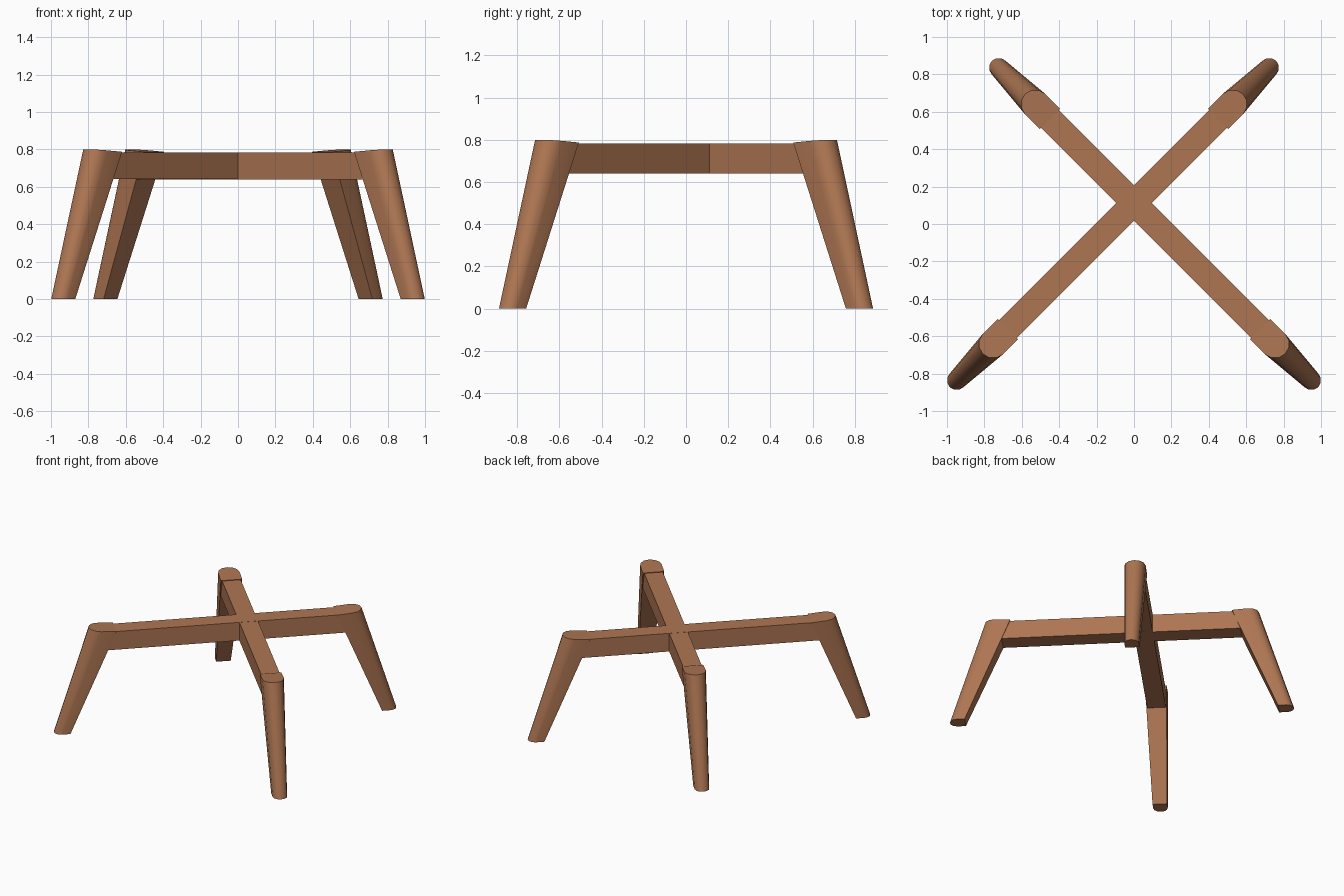
import bpy, bmesh, math
from mathutils import Matrix

if "Cube" in bpy.data.objects:
    bpy.data.objects.remove(bpy.data.objects["Cube"])

wood = bpy.data.materials.new("warm brown wood")
wood.diffuse_color = (0.42, 0.18, 0.085, 1)
wood.use_nodes = True
wood.node_tree.nodes["Principled BSDF"].inputs["Base Color"].default_value = wood.diffuse_color

CROSS_Y = 0.1125      # where the two rails cross
BACK_SHIFT = 0.318    # back legs sit this much closer to the crossing


def frame(angle):
    return Matrix.Translation((0, CROSS_Y, 0)) @ Matrix.Rotation(math.radians(angle), 4, 'Z')


def loft(name, lower, upper, angle, smooth=False):
    """Solid between two matching outlines, turned about the crossing."""
    bm = bmesh.new()
    a = [bm.verts.new(p) for p in lower]
    b = [bm.verts.new(p) for p in upper]
    n = len(a)
    bm.faces.new(a[::-1])
    bm.faces.new(b)
    for i in range(n):
        bm.faces.new((a[i], a[(i + 1) % n], b[(i + 1) % n], b[i]))
    bmesh.ops.recalc_face_normals(bm, faces=bm.faces)
    bm.transform(frame(angle))
    me = bpy.data.meshes.new(name)
    bm.to_mesh(me)
    bm.free()
    me.materials.append(wood)
    ob = bpy.data.objects.new(name, me)
    bpy.context.collection.objects.link(ob)
    if smooth:
        bpy.ops.object.select_all(action='DESELECT')
        bpy.context.view_layer.objects.active = ob
        ob.select_set(True)
        bpy.ops.object.shade_smooth_by_angle(angle=math.radians(35))
    return ob


def d_outline(inner, centre, half, z_in, z_out, steps=6):
    """Flat inner edge, rounded outer end."""
    outer = centre + half
    pts = [(inner, -half)]
    for i in range(steps + 1):
        t = -math.pi / 2 + math.pi * i / steps
        pts.append((centre + half * math.cos(t), half * math.sin(t)))
    pts.append((inner, half))
    return [(x, y, z_in + (z_out - z_in) * (x - inner) / (outer - inner)) for x, y in pts]


# tapered splayed legs
for name, angle, shift in (("front_right_leg", -45, 0), ("front_left_leg", -135, 0),
                           ("back_right_leg", 45, BACK_SHIFT), ("back_left_leg", 135, BACK_SHIFT)):
    loft(name,
         d_outline(1.282 - shift, 1.341 - shift, 0.052, 0, 0),
         d_outline(0.954 - shift, 1.065 - shift, 0.077, 0.787, 0.80),
         angle, smooth=True)


# crossed rails, ends buried in the legs
def rect(x0, x1, half, z):
    return [(x0, -half, z), (x1, -half, z), (x1, half, z), (x0, half, z)]


for name, angle, lift in (("rail_a", -45, 0), ("rail_b", -135, 0.001)):
    back, front = -(1.03 - BACK_SHIFT), 1.03
    loft(name, rect(back, front, 0.067, 0.64 + lift), rect(back, front, 0.067, 0.782 + lift), angle)
